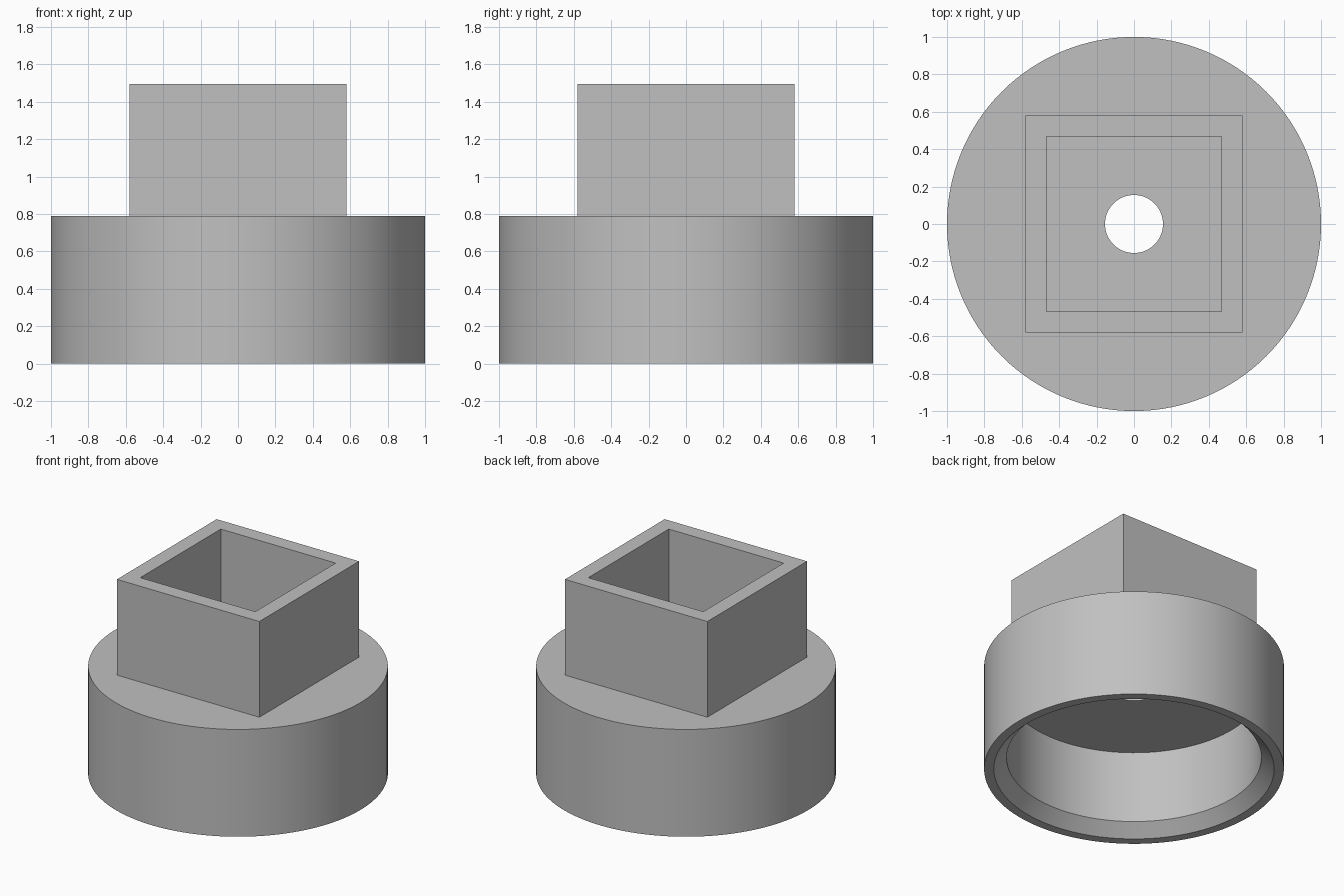
import bpy, bmesh, math
from mathutils import Matrix

cube = bpy.data.objects.get("Cube")
if cube:
    bpy.data.objects.remove(cube)

GREY = (0.53, 0.53, 0.53, 1)
mat = bpy.data.materials.new("plain_grey")
mat.use_nodes = True
mat.diffuse_color = GREY
mat.node_tree.nodes["Principled BSDF"].inputs["Base Color"].default_value = GREY

BASE_TOP, TUBE_TOP = 0.79, 1.495


def finish(name, bm):
    """Turn a bmesh into a named, sharply shaded object."""
    bmesh.ops.recalc_face_normals(bm, faces=bm.faces)
    mesh = bpy.data.meshes.new(name)
    bm.to_mesh(mesh)
    bm.free()
    mesh.materials.append(mat)
    obj = bpy.data.objects.new(name, mesh)
    bpy.context.collection.objects.link(obj)
    bpy.ops.object.select_all(action='DESELECT')
    obj.select_set(True)
    bpy.context.view_layer.objects.active = obj
    bpy.ops.object.shade_smooth_by_angle(angle=math.radians(30))
    return obj


def lathe(name, profile, steps=128):
    """Revolve a closed (radius, z) profile about the z axis."""
    bm = bmesh.new()
    verts = [bm.verts.new((r, 0, z)) for r, z in profile]
    edges = [bm.edges.new((v, verts[i - 1])) for i, v in enumerate(verts)]
    bmesh.ops.spin(bm, geom=verts + edges, cent=(0, 0, 0), axis=(0, 0, 1),
                   angle=math.tau, steps=steps, use_merge=True)
    bmesh.ops.remove_doubles(bm, verts=bm.verts, dist=1e-5)
    return finish(name, bm)


def square_tube(name, outer, inner, z0, z1):
    """Open square tube made from four loops of corners."""
    bm = bmesh.new()
    corners = [(-1, -1), (1, -1), (1, 1), (-1, 1)]
    loops = [[bm.verts.new((x * h, y * h, z)) for x, y in corners]
             for h, z in ((outer, z0), (outer, z1), (inner, z1), (inner, z0))]
    for a, b in zip(loops, loops[1:] + loops[:1]):
        for i in range(4):
            j = (i + 1) % 4
            bm.faces.new((a[i], a[j], b[j], b[i]))
    return finish(name, bm)


# Round cap: hollow below, chamfered mouth, small hole through its top plate
lathe("round_cap", [(1, 0), (1, BASE_TOP), (0.155, BASE_TOP), (0.155, 0.615),
                    (0.85, 0.615), (0.85, 0.085), (0.935, 0)])

# Square socket standing on the cap
square_tube("square_socket", 0.58, 0.468, BASE_TOP, TUBE_TOP)
